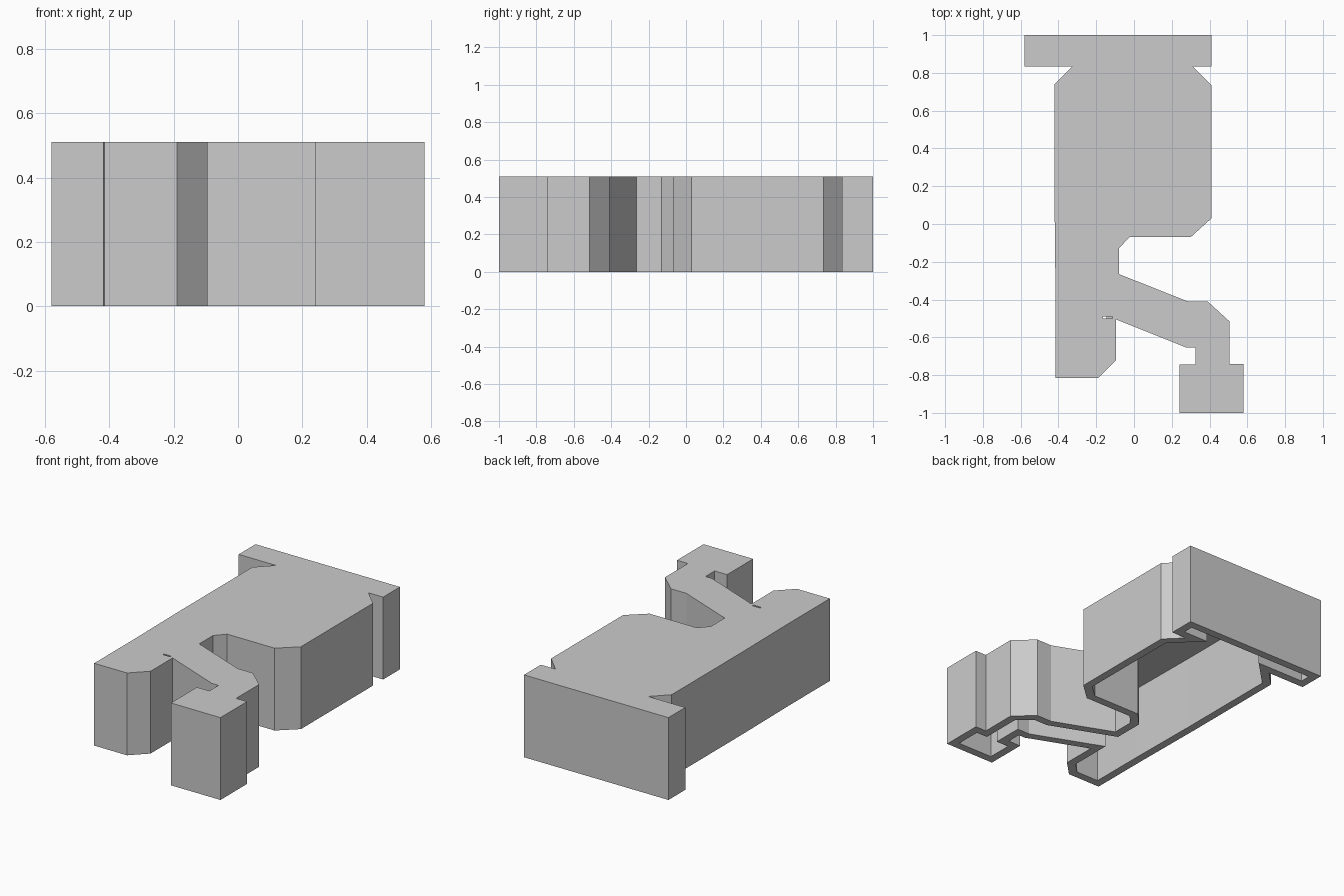
import bpy, bmesh
from mathutils import Vector

if "Cube" in bpy.data.objects:
    bpy.data.objects.remove(bpy.data.objects["Cube"])

HEIGHT, WALL = 0.51, 0.05

# Plan outline, clockwise seen from above: wide cap, body, bent leg with foot, straight leg
OUTLINE = [Vector(p) for p in [
    (-0.58, 1), (0.41, 1), (0.41, 0.835), (0.31, 0.835), (0.41, 0.735),
    (0.41, 0.03), (0.30, -0.07), (-0.025, -0.07), (-0.08, -0.13), (-0.08, -0.265),
    (0.285, -0.41), (0.39, -0.41), (0.505, -0.515), (0.505, -0.74), (0.58, -0.74),
    (0.58, -1), (0.24, -1), (0.24, -0.745), (0.325, -0.745), (0.325, -0.655),
    (0.28, -0.655), (-0.095, -0.505), (-0.095, -0.72), (-0.19, -0.815), (-0.415, -0.815),
    (-0.415, -0.41), (-0.42, 0.05), (-0.42, 0.74), (-0.325, 0.835), (-0.58, 0.835)]]


def inset(points, t):
    """Offset a clockwise outline inward by an even distance."""
    result = []
    for i, p in enumerate(points):
        d1 = (p - points[i - 1]).normalized()
        d2 = (points[(i + 1) % len(points)] - p).normalized()
        n1, n2 = Vector((d1.y, -d1.x)), Vector((d2.y, -d2.x))
        result.append(p + (n1 + n2) * t / (1 + n1.dot(n2)))
    return result


def shell(name, outline):
    """Hollow block, closed on top and open underneath."""
    bm = bmesh.new()
    inner = inset(outline, WALL)
    rings = [[bm.verts.new((p.x, p.y, z)) for p in pts] for pts, z in (
        (outline, HEIGHT), (outline, 0), (inner, 0), (inner, HEIGHT - WALL))]
    bm.faces.new(rings[0])
    bm.faces.new(rings[3])
    n = len(outline)
    for a, b in zip(rings, rings[1:]):
        for i in range(n):
            j = (i + 1) % n
            bm.faces.new((a[i], a[j], b[j], b[i]))
    bmesh.ops.recalc_face_normals(bm, faces=bm.faces)
    mesh = bpy.data.meshes.new(name)
    bm.to_mesh(mesh)
    bm.free()
    obj = bpy.data.objects.new(name, mesh)
    bpy.context.collection.objects.link(obj)
    return obj


body = shell("hollow_body", OUTLINE)

# Small slit in the top beside the leg joint
bpy.ops.mesh.primitive_cube_add(size=1, location=(-0.14, -0.494, HEIGHT))
slit = bpy.context.object
slit.name = "slit_cutter"
slit.scale = (0.05, 0.011, 0.12)
slit.hide_render = True
slit.display_type = 'WIRE'
cut = body.modifiers.new("slit", 'BOOLEAN')
cut.operation = 'DIFFERENCE'
cut.solver = 'EXACT'
cut.object = slit
